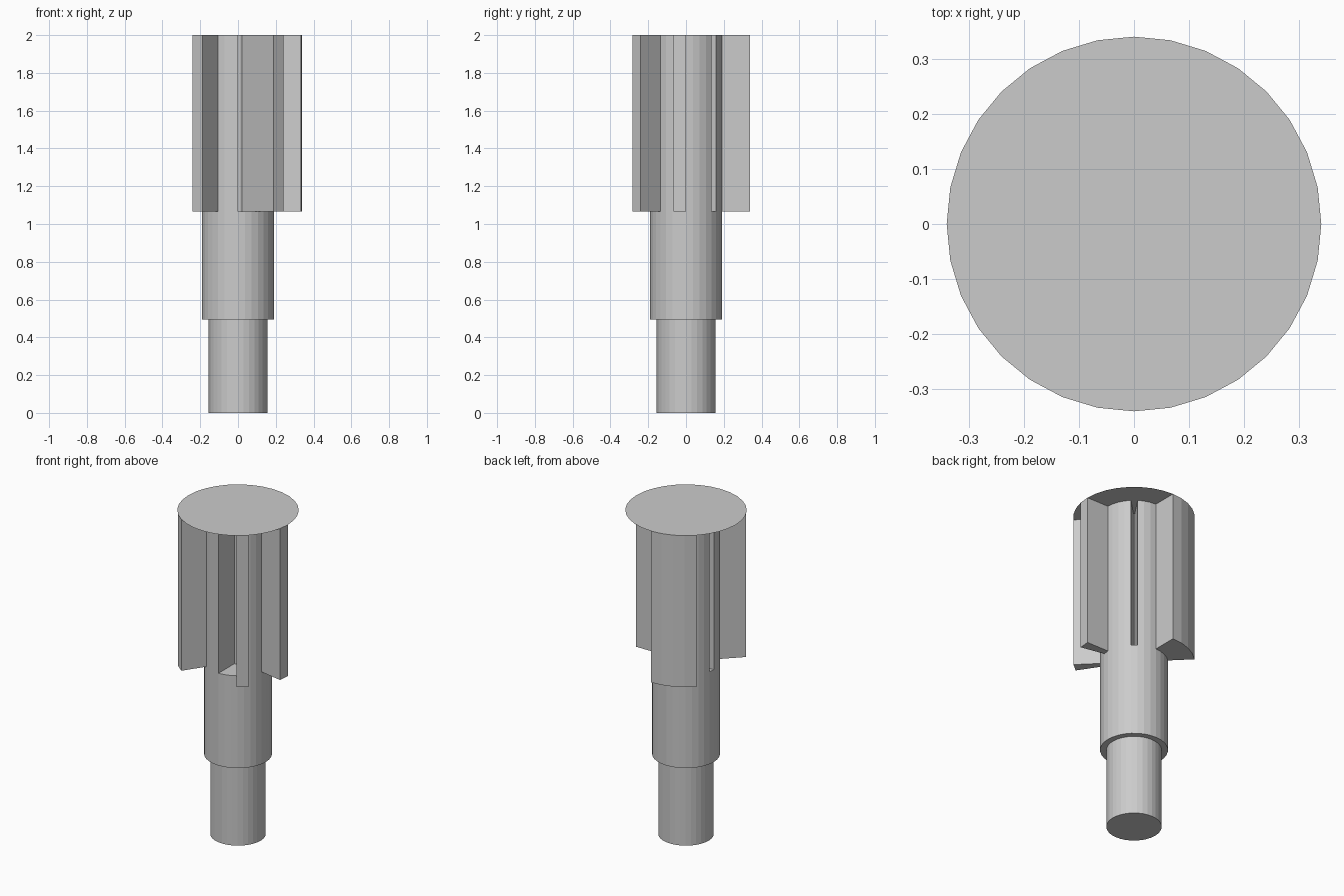
import bpy, bmesh
from math import cos, sin, tau

if "Cube" in bpy.data.objects:
    bpy.data.objects.remove(bpy.data.objects["Cube"])

N = 32
R_PIN, R_CORE, R_TOOTH, R_SLOT = 0.155, 0.19, 0.34, 0.036
Z_STEP, Z_TEETH, Z_TOP = 0.495, 1.065, 2.0


def pt(k, r, z):
    a = tau * k / N
    return (r * cos(a), r * sin(a), z)


def make_object(name, polys):
    bm = bmesh.new()
    for poly in polys:
        bm.faces.new([bm.verts.new(p) for p in poly])
    bmesh.ops.remove_doubles(bm, verts=bm.verts, dist=1e-5)
    bmesh.ops.recalc_face_normals(bm, faces=bm.faces)
    me = bpy.data.meshes.new(name)
    bm.to_mesh(me)
    bm.free()
    ob = bpy.data.objects.new(name, me)
    bpy.context.collection.objects.link(ob)
    return ob


def strip(k, r0, z0, r1, z1):
    return [pt(k, r0, z0), pt(k + 1, r0, z0), pt(k + 1, r1, z1), pt(k, r1, z1)]


# radius of each sector of the key section: raised teeth and sunk slots
radius = [R_CORE] * N
for k in (8, 9, 10, 11, 20, 27, 31):
    radius[k] = R_TOOTH
for k in (4, 15, 24, 25, 26):
    radius[k] = R_SLOT

# stepped shaft: end cap, pin, shoulder, core
polys = [[pt(k, R_PIN, 0) for k in range(N)]]
for k in range(N):
    polys.append(strip(k, R_PIN, 0, R_PIN, Z_STEP))
    polys.append(strip(k, R_PIN, Z_STEP, R_CORE, Z_STEP))
    polys.append(strip(k, R_CORE, Z_STEP, R_CORE, Z_TEETH))

    # toothed section: ledge, outer face, radial side walls
    r, prev = radius[k], radius[k - 1]
    if r != R_CORE:
        polys.append(strip(k, R_CORE, Z_TEETH, r, Z_TEETH))
    polys.append(strip(k, r, Z_TEETH, r, Z_TOP))
    levels = [v for v in (R_SLOT, R_CORE, R_TOOTH) if min(r, prev) <= v <= max(r, prev)]
    for a, b in zip(levels, levels[1:]):
        polys.append([pt(k, a, Z_TEETH), pt(k, b, Z_TEETH), pt(k, b, Z_TOP), pt(k, a, Z_TOP)])
make_object("toothed_shaft", polys)

# flat end disc
make_object("top_disc", [[pt(k, R_TOOTH, Z_TOP) for k in range(N)]])
